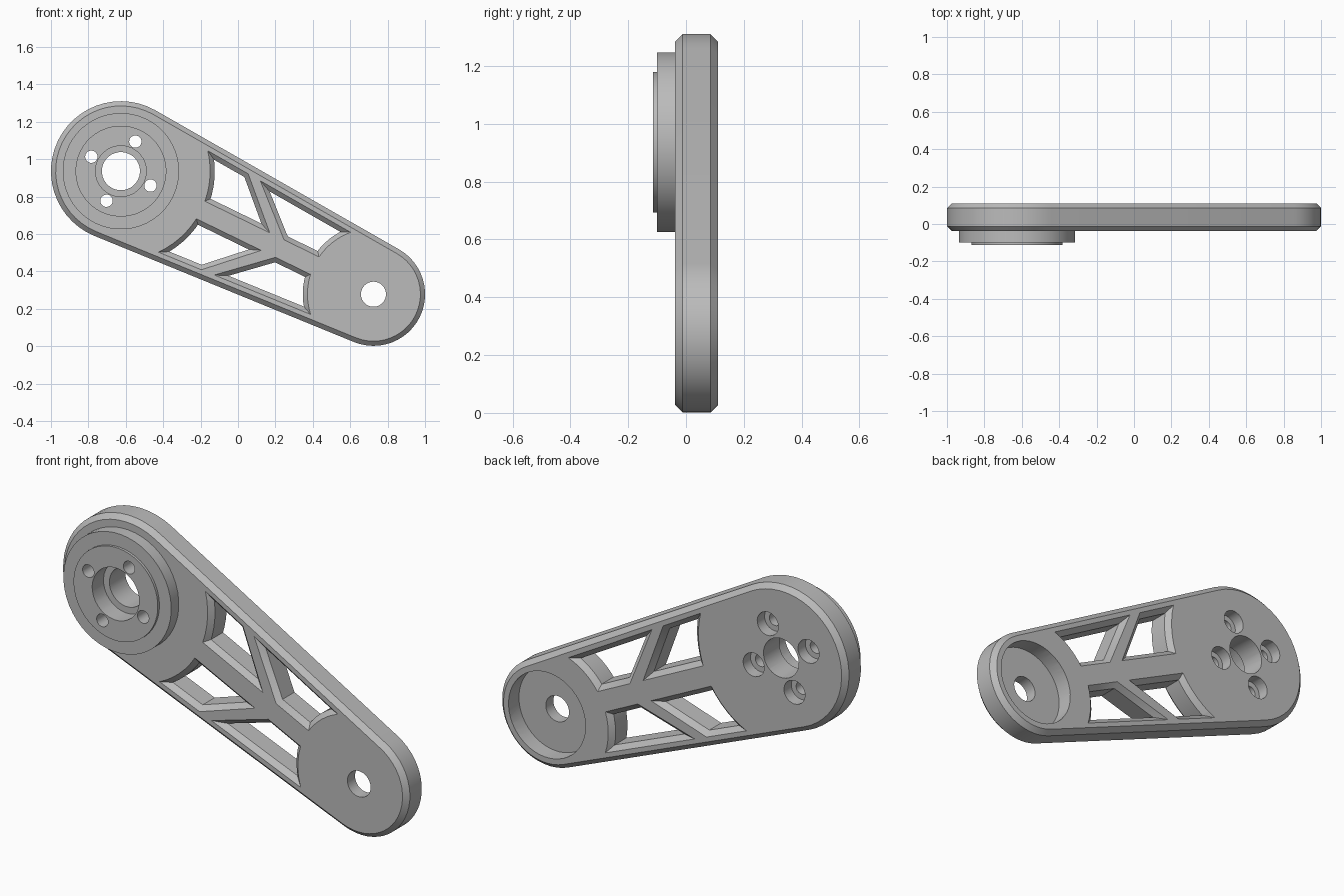
import bpy, bmesh
from math import sin, cos, acos, asin, pi, radians
from mathutils import Matrix

cube = bpy.data.objects.get("Cube")
if cube:
    bpy.data.objects.remove(cube, do_unlink=True)

# Working frame: hub centre at origin, arm along +X, front face towards +Z
LENGTH, HUB_R, TIP_R = 1.502, 0.374, 0.276
HALF, CHAMFER, RAIL, SPINE = 0.074, 0.025, 0.049, 0.052
HUB_ARC, TIP_ARC = 0.477, 0.353
PLACE = (Matrix.Translation((-0.626, 0.0365, 0.936))
         @ Matrix.Rotation(radians(25.98), 4, 'Y') @ Matrix.Rotation(pi / 2, 4, 'X'))
TANGENT = acos((HUB_R - TIP_R) / LENGTH)

grey = bpy.data.materials.new("plain grey")
grey.use_nodes = True
COLOUR = (0.5, 0.5, 0.5, 1)
grey.diffuse_color = COLOUR
grey.node_tree.nodes["Principled BSDF"].inputs["Base Color"].default_value = COLOUR


def add(name, mesh):
    ob = bpy.data.objects.new(name, mesh)
    bpy.context.collection.objects.link(ob)
    return ob


def clean(bm, mesh):
    bmesh.ops.remove_doubles(bm, verts=bm.verts, dist=1e-5)
    bmesh.ops.recalc_face_normals(bm, faces=bm.faces)
    bm.to_mesh(mesh)
    bm.free()


def arc(cx, r, a0, a1, n):
    angles = [a0 + (a1 - a0) * i / n for i in range(n + 1)]
    return [(cx + r * cos(a), r * sin(a)) for a in angles]


def lathe(name, profile, x=0, y=0, steps=48):
    """Solid turned about the Z direction from (radius, height) points."""
    bm = bmesh.new()
    vs = [bm.verts.new((r, 0, z)) for r, z in profile]
    es = [bm.edges.new(pair) for pair in zip(vs, vs[1:])]
    bmesh.ops.spin(bm, geom=vs + es, cent=(0, 0, 0), axis=(0, 0, 1),
                   angle=2 * pi, steps=steps)
    bmesh.ops.translate(bm, verts=bm.verts, vec=(x, y, 0))
    mesh = bpy.data.meshes.new(name)
    clean(bm, mesh)
    return add(name, mesh)


def stepped_cutter(name, front_r, back_r, step, x=0, y=0, steps=32):
    return lathe(name, [(0, -0.3), (back_r, -0.3), (back_r, step),
                        (front_r, step), (front_r, 0.3), (0, 0.3)], x, y, steps)


def cut(ob, cutters):
    for c in cutters:
        m = ob.modifiers.new("cut", 'BOOLEAN')
        m.operation, m.solver, m.object = 'DIFFERENCE', 'EXACT', c
    dg = bpy.context.evaluated_depsgraph_get()
    mesh = bpy.data.meshes.new_from_object(ob.evaluated_get(dg))
    ob.modifiers.clear()
    ob.data = mesh


# Flat-face outlines: rounded tapering arm and four truss windows
outlines = [arc(0, HUB_R - CHAMFER, TANGENT, 2 * pi - TANGENT, 26)
            + arc(LENGTH, TIP_R - CHAMFER, -TANGENT, TANGENT, 24)]


def rail_point(u):
    return (u, (HUB_R - RAIL - u * cos(TANGENT)) / sin(TANGENT))


hub_window = arc(0, HUB_ARC, asin(SPINE / HUB_ARC),
                 TANGENT - acos((HUB_R - RAIL) / HUB_ARC), 6)
hub_window += [rail_point(0.618), (0.86, SPINE)]
tip_window = arc(LENGTH, TIP_ARC, TANGENT + acos((TIP_R - RAIL) / TIP_ARC),
                 pi - asin(SPINE / TIP_ARC), 6)
tip_window += [(0.945, SPINE), rail_point(0.692)]
for side in (1, -1):
    for window in (hub_window, tip_window):
        outlines.append([(u, v * side) for u, v in window])

# Arm body: filled outline with chamfered rims
curve = bpy.data.curves.new("arm_outline", 'CURVE')
curve.dimensions, curve.fill_mode = '2D', 'BOTH'
curve.extrude, curve.bevel_depth, curve.bevel_resolution = HALF - CHAMFER, CHAMFER, 0
for pts in outlines:
    sp = curve.splines.new('POLY')
    sp.points.add(len(pts) - 1)
    for p, (u, v) in zip(sp.points, pts):
        p.co = (u, v, 0, 1)
    sp.use_cyclic_u = True
outline = add("arm_outline", curve)
dg = bpy.context.evaluated_depsgraph_get()
body_mesh = bpy.data.meshes.new_from_object(outline.evaluated_get(dg))
bpy.data.objects.remove(outline, do_unlink=True)
bm = bmesh.new()
bm.from_mesh(body_mesh)
clean(bm, body_mesh)
body = add("arm_body", body_mesh)

# Raised round boss with a shallow second step
boss = lathe("hub_boss", [(0, HALF), (0.311, HALF), (0.311, 0.1365),
                          (0.243, 0.1365), (0.243, 0.15), (0, 0.15)])

# Bore, four bolt holes with head recesses, and the tip pocket with pivot hole
hub_cutters = [stepped_cutter("bore_cutter", 0.136, 0.102, 0.0565)]
for i in range(4):
    a = i * pi / 2
    hub_cutters.append(stepped_cutter("bolt_cutter", 0.033, 0.061, -0.0135,
                                      0.176 * cos(a), 0.176 * sin(a), 24))
pocket = stepped_cutter("pocket_cutter", 0.067, 0.222, 0.0115, LENGTH, 0, 48)
cut(body, hub_cutters + [pocket])
cut(boss, hub_cutters)
for c in hub_cutters + [pocket]:
    bpy.data.objects.remove(c, do_unlink=True)

# Place, colour and shade the parts
for ob in (body, boss):
    ob.data.transform(PLACE)
    ob.data.materials.clear()
    ob.data.materials.append(grey)
    bpy.ops.object.select_all(action='DESELECT')
    ob.select_set(True)
    bpy.context.view_layer.objects.active = ob
    bpy.ops.object.shade_smooth_by_angle(angle=radians(30))
